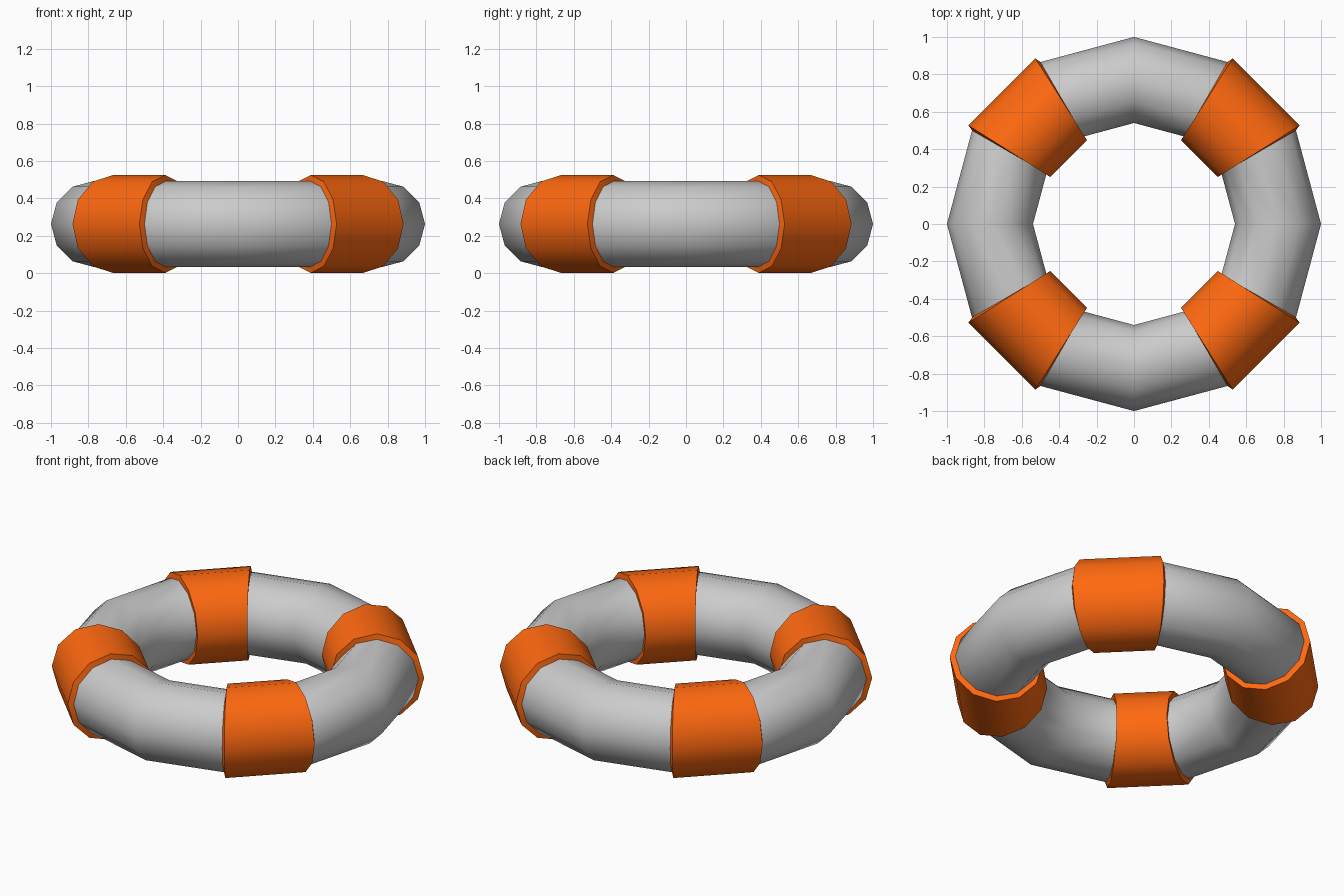
import bpy, bmesh
from math import cos, sin, pi, radians

if "Cube" in bpy.data.objects:
    bpy.data.objects.remove(bpy.data.objects["Cube"])

SIDES = 12                 # around the ring and around the tube
RING_R, TUBE_R, MID_Z = 0.77, 0.23, 0.263

orange = bpy.data.materials.new("orange")
orange.diffuse_color = (1.0, 0.14, 0.005, 1)
orange.use_nodes = True
orange.node_tree.nodes["Principled BSDF"].inputs["Base Color"].default_value = orange.diffuse_color


def smooth(obj):
    bpy.ops.object.select_all(action='DESELECT')
    obj.select_set(True)
    bpy.context.view_layer.objects.active = obj
    bpy.ops.object.shade_smooth_by_angle(angle=radians(40))


# Grey buoyancy ring
bpy.ops.mesh.primitive_torus_add(major_segments=SIDES, minor_segments=SIDES,
                                 major_radius=RING_R, minor_radius=TUBE_R,
                                 location=(0, 0, MID_Z))
ring = bpy.context.object
ring.name = "float_ring"
smooth(ring)


def section(bm, side, mid, half, half_slope, r, rz, turn):
    """Tube section at one end of a sleeve, leaning with the ring's mitre."""
    verts = []
    for i in range(SIDES):
        a = 2 * pi * i / SIDES
        u = mid + r * cos(a)
        v = side * (half + half_slope * cos(a))
        verts.append(bm.verts.new((u * cos(turn) - v * sin(turn),
                                   u * sin(turn) + v * cos(turn),
                                   MID_Z + rz * sin(a))))
    return verts


def sleeve(name, turn):
    bm = bmesh.new()
    c, s = cos(pi / SIDES), sin(pi / SIDES)
    inner = (RING_R * c, RING_R * s, TUBE_R * s, TUBE_R * c, TUBE_R)
    outer = (0.746, 0.196, 0.057, 0.2525, 0.262)
    loops = [section(bm, side, *p, turn) for side, p in
             ((-1, inner), (-1, outer), (1, outer), (1, inner))]
    # end rim, outer wall, end rim
    for a, b in zip(loops, loops[1:]):
        for i in range(SIDES):
            j = (i + 1) % SIDES
            bm.faces.new((a[i], b[i], b[j], a[j]))
    bmesh.ops.recalc_face_normals(bm, faces=bm.faces)
    mesh = bpy.data.meshes.new(name)
    bm.to_mesh(mesh)
    bm.free()
    mesh.materials.append(orange)
    obj = bpy.data.objects.new(name, mesh)
    bpy.context.collection.objects.link(obj)
    smooth(obj)


# Four orange bands on the diagonals
for k in range(4):
    sleeve(f"orange_band_{k + 1}", radians(45 + 90 * k))
